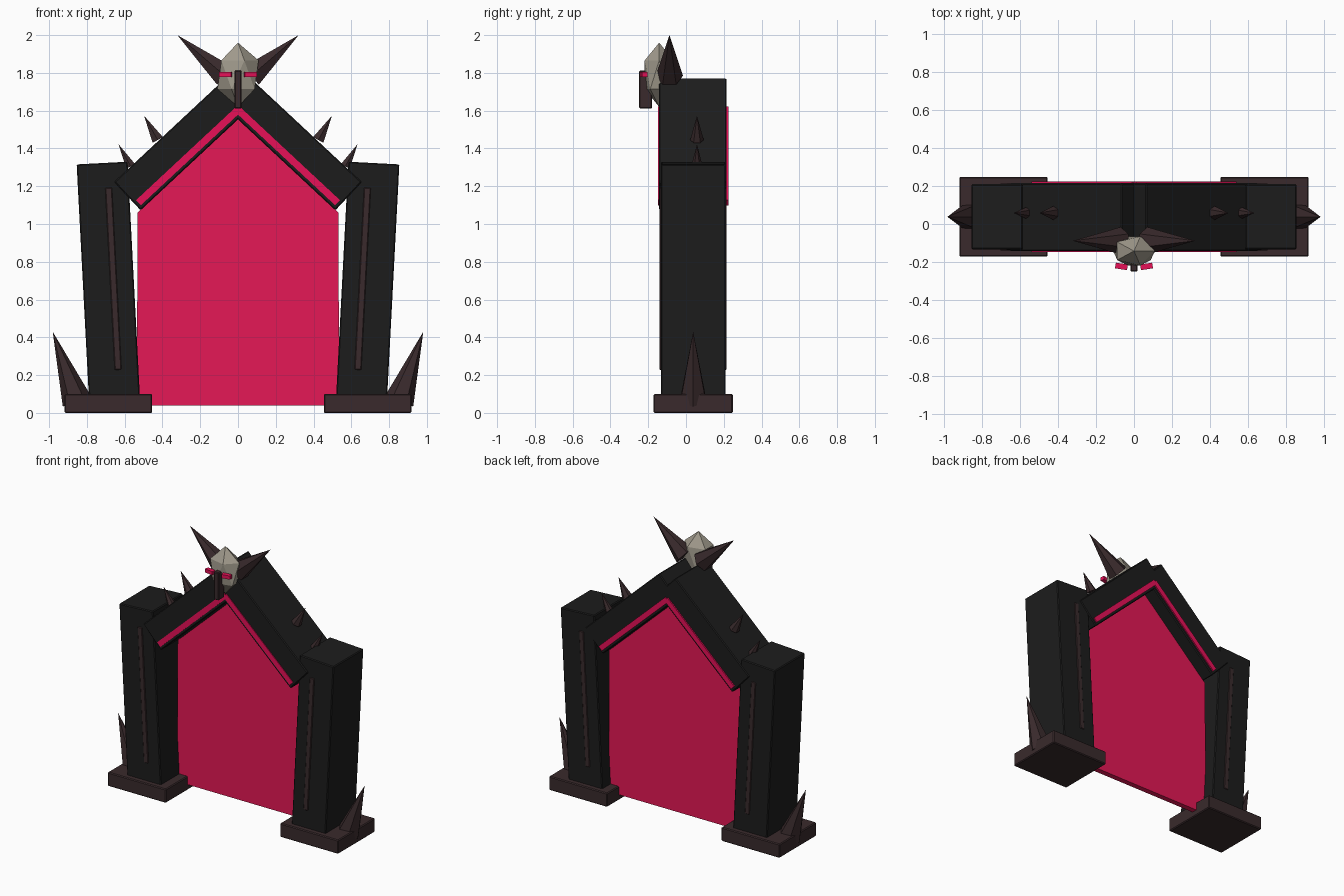
import bpy, bmesh, math
from mathutils import Matrix, Vector

cube = bpy.data.objects.get("Cube")
if cube:
    bpy.data.objects.remove(cube, do_unlink=True)


def material(name, rgb):
    mat = bpy.data.materials.new(name)
    mat.use_nodes = True
    mat.diffuse_color = (*rgb, 1)
    bsdf = next(n for n in mat.node_tree.nodes if n.type == 'BSDF_PRINCIPLED')
    bsdf.inputs["Base Color"].default_value = (*rgb, 1)
    return mat


STONE = material("black_stone", (0.012, 0.012, 0.012))
BROWN = material("dark_brown", (0.041, 0.023, 0.025))
PANEL = material("crimson_panel", (0.78, 0.009, 0.092))
GLOW = material("bright_crimson", (0.95, 0.006, 0.115))
BONE = material("bone", (0.35, 0.32, 0.26))

MID = 0.038  # depth of the gate's centre plane


def finish(name, bm, mat):
    bmesh.ops.recalc_face_normals(bm, faces=bm.faces)
    mesh = bpy.data.meshes.new(name)
    bm.to_mesh(mesh)
    bm.free()
    mesh.materials.append(mat)
    obj = bpy.data.objects.new(name, mesh)
    bpy.context.collection.objects.link(obj)
    return obj


def box(name, size, loc, mat, tilt=0, axis='Y', bevel=0.0):
    bm = bmesh.new()
    bmesh.ops.create_cube(bm, size=1, matrix=Matrix.Diagonal((*size, 1)))
    if bevel:
        bmesh.ops.bevel(bm, geom=bm.edges[:], offset=bevel, segments=1,
                        affect='EDGES', profile=0.5)
    bm.transform(Matrix.Translation(loc) @ Matrix.Rotation(math.radians(tilt), 4, axis))
    return finish(name, bm, mat)


def spike(name, base, tip, radius, spin=0):
    """Six-sided cone from the base centre to the tip."""
    base, tip = Vector(base), Vector(tip)
    axis = tip - base
    bm = bmesh.new()
    bmesh.ops.create_cone(bm, cap_ends=True, segments=6, radius1=radius,
                          radius2=0, depth=axis.length)
    turn = Matrix.Rotation(math.atan2(axis.x, axis.z), 4, 'Y')
    bm.transform(Matrix.Translation((base + tip) / 2) @ turn
                 @ Matrix.Rotation(math.radians(spin), 4, 'Z'))
    return finish(name, bm, BROWN)


for s, side in ((1, "left"), (-1, "right")):
    # Leaning pillars on square feet
    box(f"{side}_foot", (0.464, 0.42, 0.1), (s * 0.686, MID, 0.05), BROWN, bevel=0.006)
    box(f"{side}_pillar", (0.27, 0.343, 1.275), (s * 0.686, MID, 0.686),
        STONE, tilt=s * 3, bevel=0.006)
    box(f"{side}_pillar_strip", (0.036, 0.354, 0.965), (s * 0.66, MID - 0.001, 0.71),
        BROWN, tilt=s * 3, bevel=0.004)
    spike(f"{side}_foot_spike", (s * 0.852, MID, 0.06), (s * 0.981, MID, 0.43), 0.08, 30)

    # Crossing roof beams with glowing trim
    box(f"{side}_roof_beam", (0.808, 0.358, 0.205), (s * 0.29, MID - 0.002, 1.423),
        STONE, tilt=s * 43, bevel=0.006)
    box(f"{side}_roof_trim", (0.725, 0.372, 0.037), (s * 0.262, MID, 1.36),
        GLOW, tilt=s * 43)
    spike(f"{side}_upper_roof_spike", (s * 0.425, 0.058, 1.445), (s * 0.497, 0.058, 1.573),
          0.036)
    spike(f"{side}_lower_roof_spike", (s * 0.568, 0.058, 1.305), (s * 0.633, 0.058, 1.423),
          0.03)

    # Horns and eyes of the skull
    spike(f"{side}_horn", (s * 0.07, -0.09, 1.785), (s * 0.321, -0.086, 2.0), 0.072)
    box(f"{side}_eye", (0.064, 0.03, 0.026), (s * 0.066, -0.223, 1.792),
        GLOW, tilt=s * 9, axis='Z')

# Glowing gate panel filling the arch, set behind the centre plane
outline = [(-0.535, 0.04), (0.535, 0.04), (0.532, 1.06), (0, 1.555), (-0.532, 1.06)]
bm = bmesh.new()
face = bm.faces.new([bm.verts.new((x, 0.075, z)) for x, z in outline])
extruded = bmesh.ops.extrude_face_region(bm, geom=[face])["geom"]
bmesh.ops.translate(bm, vec=(0, 0.04, 0),
                    verts=[g for g in extruded if isinstance(g, bmesh.types.BMVert)])
finish("gate_panel", bm, PANEL)

# Faceted skull with a nose guard
bm = bmesh.new()
bmesh.ops.create_icosphere(bm, subdivisions=1, radius=1,
                           matrix=Matrix.Diagonal((0.122, 0.09, 0.17, 1)))
bm.transform(Matrix.Translation((0, -0.142, 1.79)))
finish("skull", bm, BONE)
box("nose_guard", (0.038, 0.07, 0.2), (0, -0.214, 1.712), BROWN, bevel=0.005)
